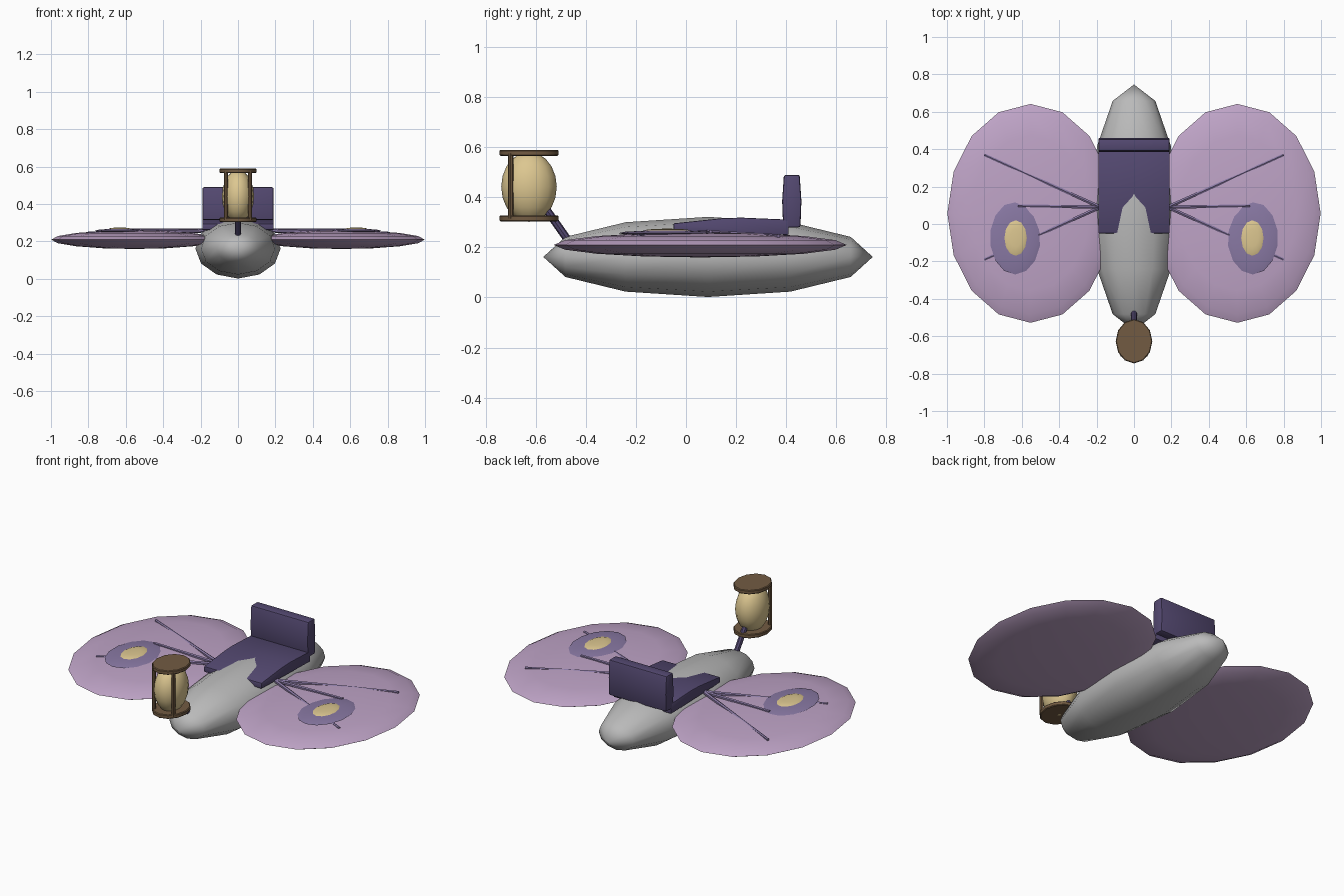
import bpy, bmesh, math
from mathutils import Matrix, Vector

if "Cube" in bpy.data.objects:
    bpy.data.objects.remove(bpy.data.objects["Cube"])


def material(name, rgb):
    m = bpy.data.materials.new(name)
    m.diffuse_color = (*rgb, 1)
    m.use_nodes = True
    m.node_tree.nodes["Principled BSDF"].inputs["Base Color"].default_value = m.diffuse_color
    return m


GREY = material("soft grey", (0.49, 0.49, 0.49))
LILAC = material("lilac", (0.52, 0.37, 0.57))
INDIGO = material("dark indigo", (0.088, 0.066, 0.165))
VIOLET = material("dusty violet", (0.25, 0.19, 0.37))
CREAM = material("warm cream", (0.72, 0.57, 0.28))
BROWN = material("wood brown", (0.17, 0.105, 0.055))


def finish(name, bm, mat, angle=40):
    bmesh.ops.recalc_face_normals(bm, faces=bm.faces)
    me = bpy.data.meshes.new(name)
    bm.to_mesh(me)
    bm.free()
    me.materials.append(mat)
    ob = bpy.data.objects.new(name, me)
    bpy.context.collection.objects.link(ob)
    bpy.ops.object.select_all(action='DESELECT')
    ob.select_set(True)
    bpy.context.view_layer.objects.active = ob
    bpy.ops.object.shade_smooth_by_angle(angle=math.radians(angle))
    return ob


def ellipsoid(name, centre, size, mat, segs, rings, along_y=False, angle=60):
    bm = bmesh.new()
    bmesh.ops.create_uvsphere(bm, u_segments=segs, v_segments=rings, radius=1)
    if along_y:
        bmesh.ops.rotate(bm, verts=bm.verts, matrix=Matrix.Rotation(math.pi / 2, 3, 'X'))
    bmesh.ops.scale(bm, verts=bm.verts, vec=size)
    bmesh.ops.translate(bm, verts=bm.verts, vec=centre)
    return finish(name, bm, mat, angle)


def disc(name, centre, rx, ry, height, mat, segs, bevel=0.0):
    bm = bmesh.new()
    bmesh.ops.create_cone(bm, cap_ends=True, segments=segs, radius1=1, radius2=1, depth=height)
    # start with a vertex on the y axis
    bmesh.ops.rotate(bm, verts=bm.verts, matrix=Matrix.Rotation(math.pi / 2, 3, 'Z'))
    bmesh.ops.scale(bm, verts=bm.verts, vec=(rx, ry, 1))
    if bevel:
        rims = [e for e in bm.edges if abs(e.verts[0].co.z - e.verts[1].co.z) < 1e-5]
        bmesh.ops.bevel(bm, geom=rims, offset=bevel, segments=1, affect='EDGES')
    bmesh.ops.translate(bm, verts=bm.verts, vec=centre)
    return finish(name, bm, mat)


def rod(name, a, b, r1, r2, mat, segs=8):
    a, b = Vector(a), Vector(b)
    bm = bmesh.new()
    bmesh.ops.create_cone(bm, cap_ends=True, segments=segs, radius1=r1, radius2=r2,
                          depth=(b - a).length)
    turn = (b - a).to_track_quat('Z', 'Y').to_matrix().to_4x4()
    bmesh.ops.transform(bm, verts=bm.verts, matrix=Matrix.Translation((a + b) / 2) @ turn)
    return finish(name, bm, mat)


def side_profile(name, points, half_width, mat, bevel):
    # extrude a y,z outline across x, then soften its edges
    bm = bmesh.new()
    face = bm.faces.new([bm.verts.new((-half_width, y, z)) for y, z in points])
    new = bmesh.ops.extrude_face_region(bm, geom=[face])['geom']
    bmesh.ops.translate(bm, verts=[v for v in new if isinstance(v, bmesh.types.BMVert)],
                        vec=(2 * half_width, 0, 0))
    bmesh.ops.recalc_face_normals(bm, faces=bm.faces)
    sharp = [e for e in bm.edges if e.calc_face_angle(0) > 0.6]
    bmesh.ops.bevel(bm, geom=sharp, offset=bevel, segments=2, profile=0.5, affect='EDGES')
    return finish(name, bm, mat)


# Hull
ellipsoid("hull", (0, 0.088, 0.162), (0.228, 0.658, 0.16), GREY, 12, 6, along_y=True)

# Wings with spots and veins
for side, s in (("right", 1), ("left", -1)):
    ellipsoid(side + "_wing", (s * 0.553, 0.057, 0.21), (0.445, 0.585, 0.05), LILAC, 16, 8)
    ellipsoid(side + "_wing_spot", (s * 0.635, -0.075, 0.257), (0.135, 0.195, 0.011),
              VIOLET, 14, 6)
    ellipsoid(side + "_spot_centre", (s * 0.633, -0.075, 0.267), (0.06, 0.095, 0.008),
              CREAM, 12, 6)
    for i, (x, y, z) in enumerate(((0.80, 0.37, 0.245), (0.62, 0.098, 0.262),
                                   (0.80, -0.19, 0.245))):
        rod(f"{side}_wing_vein_{i + 1}", (s * 0.18, 0.09, 0.258), (s * x, y, z),
            0.011, 0.008, VIOLET, 6)

# Seat and backrest
side_profile("seat", [(-0.05, 0.262), (-0.05, 0.296), (0.145, 0.3165), (0.22, 0.319),
                      (0.41, 0.311), (0.41, 0.25)], 0.19, INDIGO, 0.005)
side_profile("backrest", [(0.388, 0.28), (0.384, 0.385), (0.391, 0.49), (0.454, 0.49),
                          (0.461, 0.385), (0.457, 0.28)], 0.19, INDIGO, 0.008)

# Lantern on a stem at the nose
LY = -0.627
rod("lantern_stem", (0, -0.465, 0.22), (0, -0.56, 0.355), 0.016, 0.016, INDIGO)
ellipsoid("lantern_glass", (0, LY, 0.442), (0.086, 0.111, 0.14), CREAM, 16, 10)
for name, z in (("bottom", 0.316), ("top", 0.578)):
    disc(f"lantern_{name}_cap", (0, LY, z), 0.098, 0.118, 0.024, BROWN, 12, 0.004)
for side, s in (("right", 1), ("left", -1)):
    rod(f"lantern_{side}_bar", (s * 0.064, LY - 0.073, 0.315), (s * 0.064, LY - 0.073, 0.575),
        0.011, 0.011, BROWN)
